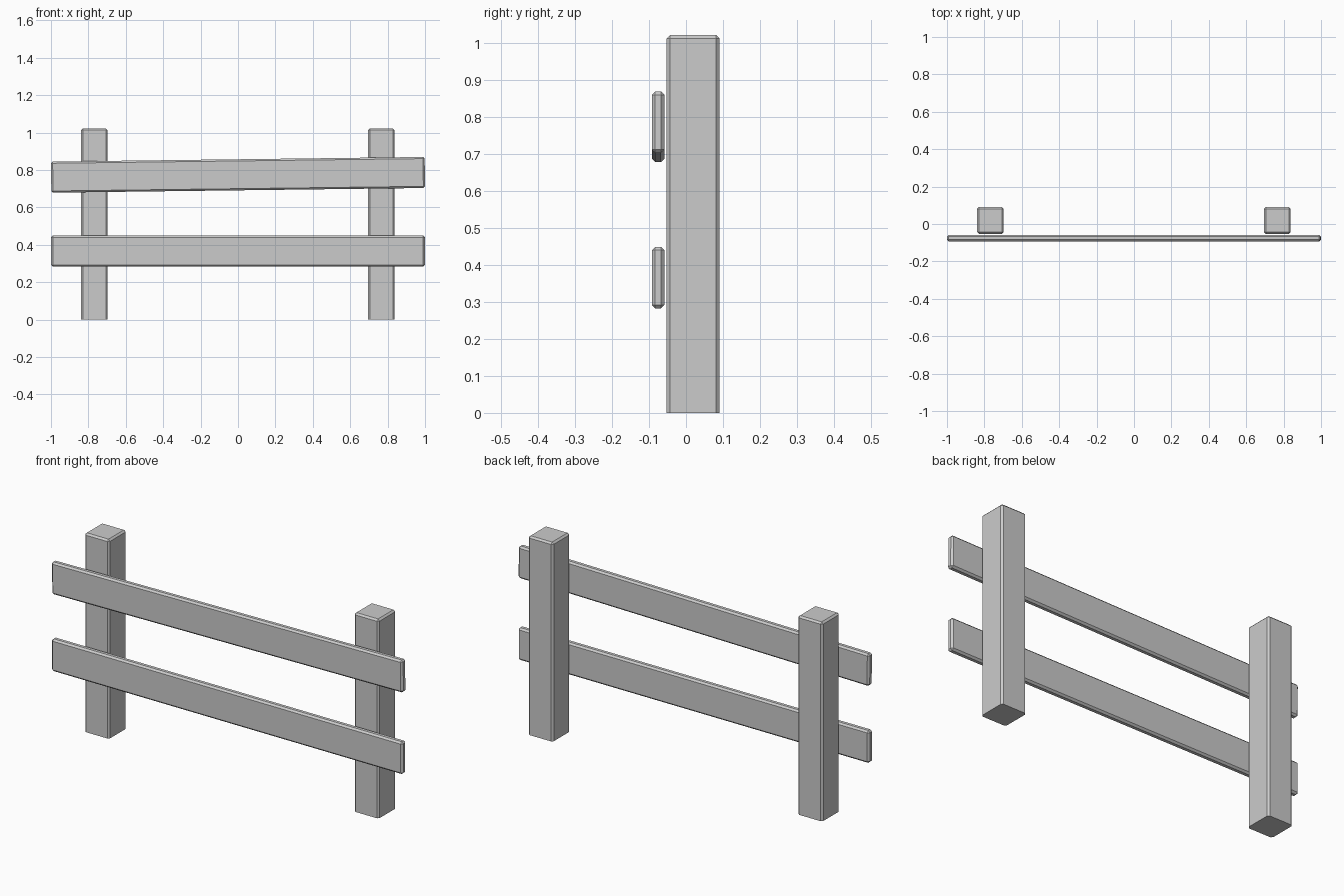
import bpy, bmesh, math
from mathutils import Matrix, Vector

if "Cube" in bpy.data.objects:
    bpy.data.objects.remove(bpy.data.objects["Cube"])


def chamfered_box(name, size, center, chamfer, tilt=0.0, keep_base=False):
    bm = bmesh.new()
    bmesh.ops.create_cube(bm, size=1.0)
    bmesh.ops.scale(bm, vec=Vector(size), verts=bm.verts)
    # posts keep a sharp bottom outline where they meet the ground
    edges = [e for e in bm.edges
             if not (keep_base and all(v.co.z < 0 for v in e.verts))]
    bmesh.ops.bevel(bm, geom=edges, offset=chamfer, segments=1,
                    profile=0.5, affect='EDGES')
    bmesh.ops.rotate(bm, verts=bm.verts, cent=(0, 0, 0),
                     matrix=Matrix.Rotation(tilt, 3, 'Y'))
    bmesh.ops.recalc_face_normals(bm, faces=bm.faces)
    mesh = bpy.data.meshes.new(name)
    bm.to_mesh(mesh)
    bm.free()
    obj = bpy.data.objects.new(name, mesh)
    obj.location = center
    bpy.context.collection.objects.link(obj)
    return obj


# Two square posts
POST_H = 1.022
for side, x in (("left", -0.768), ("right", 0.766)):
    chamfered_box(side + "_post", (0.141, 0.143, POST_H),
                  (x, 0.019, POST_H / 2), 0.009, keep_base=True)

# Two planks on the front, the upper one slightly crooked
RAIL = (1.998, 0.034, 0.166)
chamfered_box("lower_rail", RAIL, (0, -0.0755, 0.366), 0.009)
chamfered_box("upper_rail", RAIL, (0, -0.0755, 0.774), 0.009,
              tilt=-math.radians(0.72))
